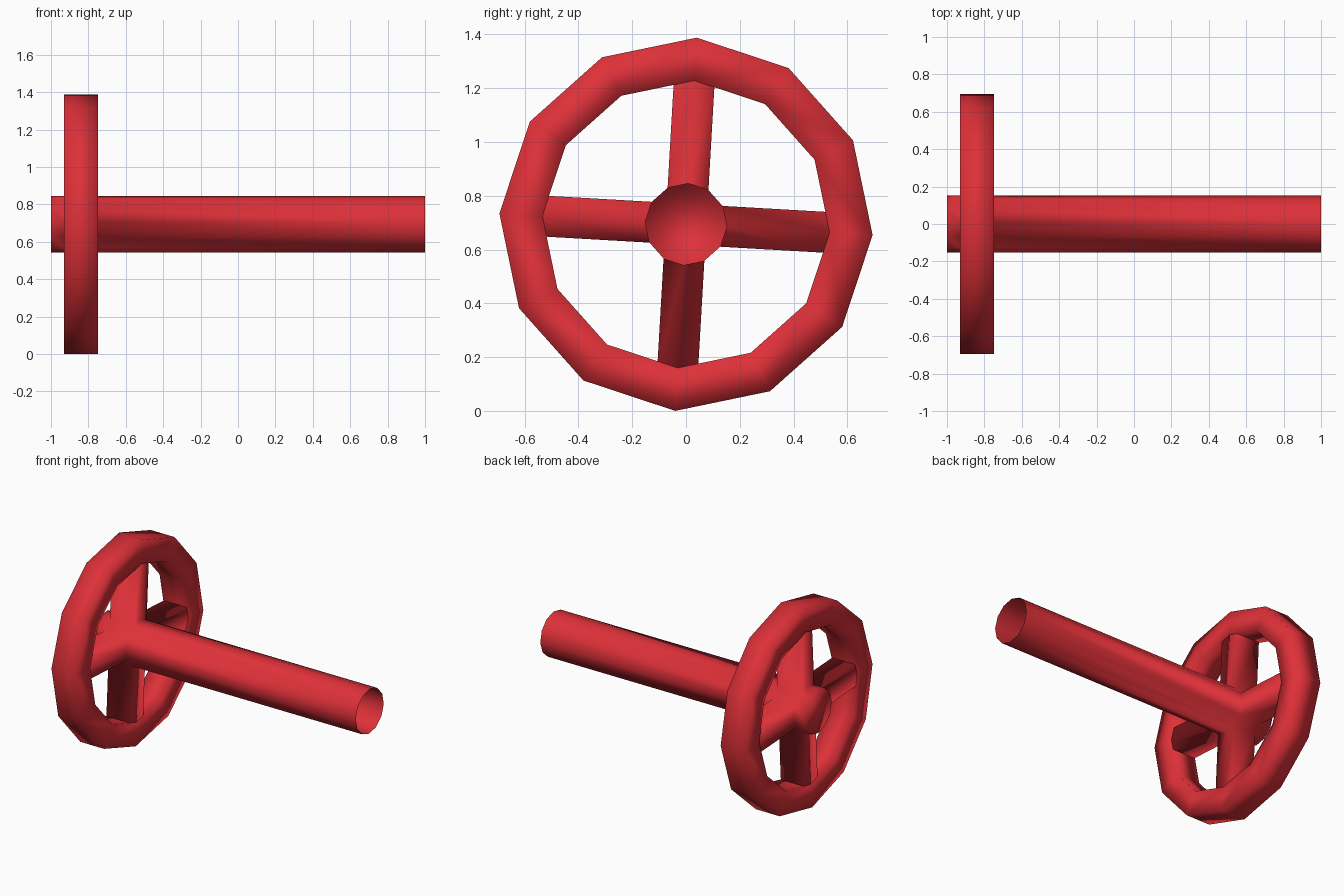
import bpy, bmesh, math
from mathutils import Vector

cube = bpy.data.objects.get("Cube")
if cube:
    bpy.data.objects.remove(cube, do_unlink=True)

red = bpy.data.materials.new("red paint")
red.use_nodes = True
red.diffuse_color = (0.73, 0.03, 0.04, 1)
red.node_tree.nodes["Principled BSDF"].inputs["Base Color"].default_value = red.diffuse_color

SIDES = 12
CENTRE_Z = 0.694
TILT = math.radians(-3.3)


def radial(i):
    a = TILT + math.tau * i / SIDES
    return Vector((0, math.cos(a), math.sin(a)))


def loop(bm, x, radius):
    return [bm.verts.new(radial(i) * radius + Vector((x, 0, CENTRE_Z))) for i in range(SIDES)]


def bridge(bm, a, b):
    return [bm.faces.new((a[i], a[(i + 1) % SIDES], b[(i + 1) % SIDES], b[i])) for i in range(SIDES)]


def finish(bm, name):
    bmesh.ops.recalc_face_normals(bm, faces=bm.faces[:])
    mesh = bpy.data.meshes.new(name)
    bm.to_mesh(mesh)
    bm.free()
    mesh.materials.append(red)
    mesh.shade_smooth()
    obj = bpy.data.objects.new(name, mesh)
    bpy.context.collection.objects.link(obj)


# Shaft: closed at the wheel end, open at the far end
bm = bmesh.new()
loops = [loop(bm, x, 0.152) for x in (-1, -0.925, -0.752, 1)]
bands = [bridge(bm, a, b) for a, b in zip(loops, loops[1:])]
bm.faces.new(loops[0])

# Spokes: pairs of faces pulled out of the shaft
for k in range(0, SIDES, 3):
    pair = [bands[1][k - 1], bands[1][k]]
    result = bmesh.ops.extrude_face_region(bm, geom=pair)
    moved = [g for g in result["geom"] if isinstance(g, bmesh.types.BMVert)]
    bmesh.ops.translate(bm, verts=moved, vec=radial(k) * 0.393)
    bmesh.ops.delete(bm, geom=[f for f in pair if f.is_valid], context="FACES")
finish(bm, "shaft_and_spokes")

# Wheel rim: four-sided section swept around the shaft
bm = bmesh.new()
section = [loop(bm, x, r) for x, r in ((-0.93, 0.695), (-0.749, 0.695), (-0.749, 0.535), (-0.93, 0.535))]
for j in range(4):
    bridge(bm, section[j], section[(j + 1) % 4])
finish(bm, "wheel_rim")
